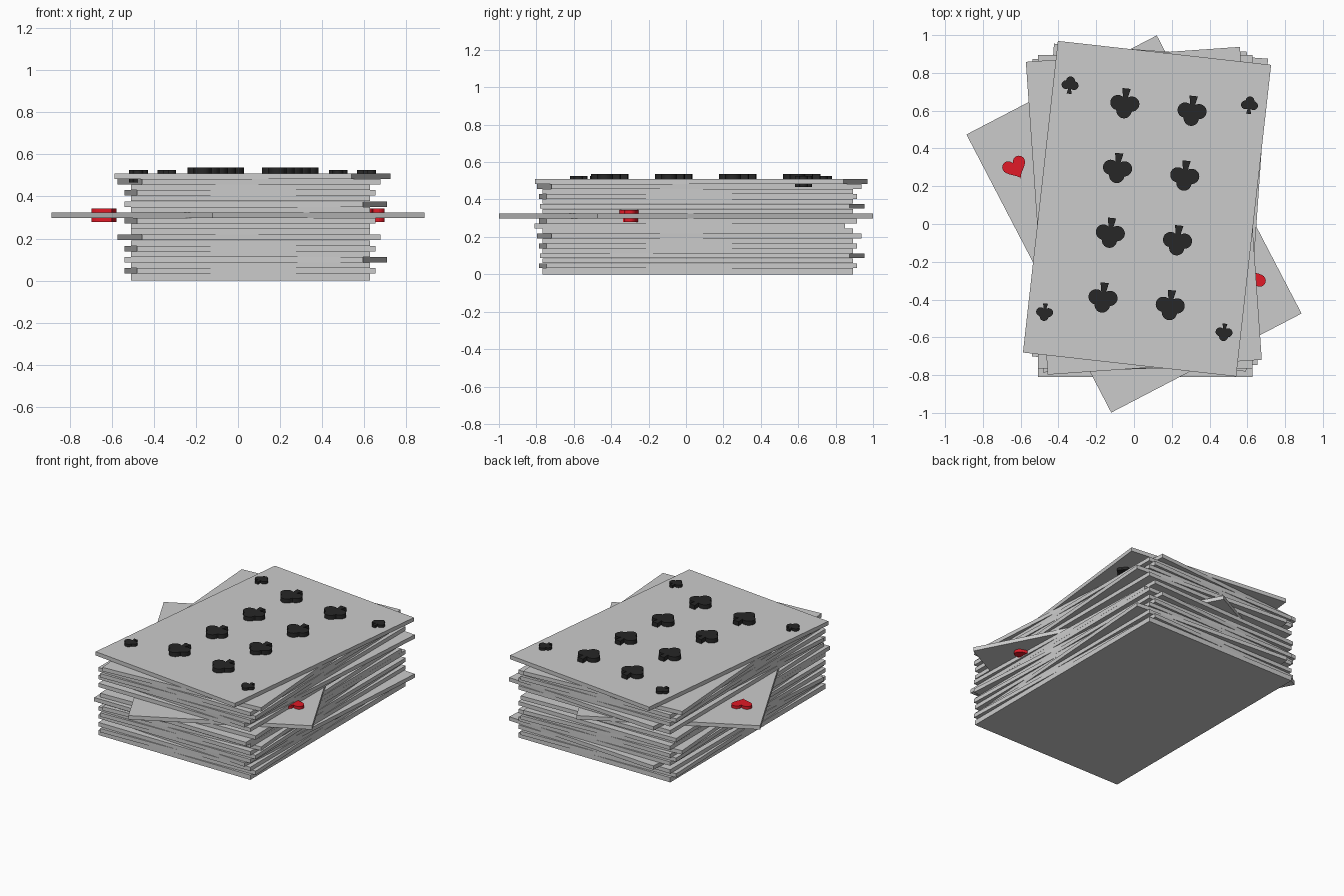
import bpy, bmesh
from math import sin, cos, pi, radians, sqrt
from mathutils import Matrix, Vector

if "Cube" in bpy.data.objects:
    bpy.data.objects.remove(bpy.data.objects["Cube"])

W, H, T = 1.136, 1.66, 0.026      # card width, height, thickness
PITCH, Z0 = 0.0265, 0.0195        # layer spacing, centre of first layer


def material(name, rgb):
    m = bpy.data.materials.new(name)
    m.diffuse_color = (*rgb, 1)
    m.use_nodes = True
    m.node_tree.nodes["Principled BSDF"].inputs["Base Color"].default_value = m.diffuse_color
    return m


BLACK = material("black_ink", (0.02, 0.02, 0.02))
RED = material("red_ink", (0.75, 0.01, 0.02))


def placement(x, y, z, angle):
    return Matrix.Translation((x, y, z)) @ Matrix.Rotation(radians(angle), 4, 'Z')


def prism(name, outline, z_low, z_high, matrix, mat=None):
    bm = bmesh.new()
    face = bm.faces.new([bm.verts.new((x, y, z_low)) for x, y in outline])
    ext = bmesh.ops.extrude_face_region(bm, geom=[face])
    verts = [g for g in ext["geom"] if isinstance(g, bmesh.types.BMVert)]
    bmesh.ops.translate(bm, verts=verts, vec=(0, 0, z_high - z_low))
    bmesh.ops.recalc_face_normals(bm, faces=bm.faces)
    me = bpy.data.meshes.new(name)
    bm.to_mesh(me)
    bm.free()
    ob = bpy.data.objects.new(name, me)
    ob.matrix_world = matrix
    bpy.context.collection.objects.link(ob)
    if mat:
        me.materials.append(mat)
    return ob


def club_outline(n=72):
    # Radial union of three lobes, plus a flared stem pointing down
    lobes, r = [(-0.037, -0.004), (0.037, -0.004), (0, 0.036)], 0.040
    pts = []
    for i in range(n):
        a = 2 * pi * i / n
        d = Vector((cos(a), sin(a)))
        dist = 0
        for c in map(Vector, lobes):
            b = d.dot(c)
            dist = max(dist, b + sqrt(max(0, b * b - c.dot(c) + r * r)))
        if abs(a - 1.5 * pi) < radians(16):
            dist = max(dist, 0.083 / -d.y)
        pts.append(d * dist)
    return pts


def heart_outline(n=40):
    pts = []
    for i in range(n):
        t = 2 * pi * i / n
        x = 16 * sin(t) ** 3
        y = 13 * cos(t) - 5 * cos(2 * t) - 2 * cos(3 * t) - cos(4 * t)
        pts.append((x / 210, (y + 2) / 210))
    return pts


def pip(name, outline, card, x, y, angle, scale, half, mat):
    pts = [(px * scale, py * scale) for px, py in outline]
    prism(name, pts, -half, half, card @ placement(x, y, 0, angle), mat)


CARD = [(-W / 2, -H / 2), (W / 2, -H / 2), (W / 2, H / 2), (-W / 2, H / 2)]

# Stack of cards: mostly square, with some twisted or slid out of line
BASE = (0.06, 0.064, 0)
A, B, C = (0.058, 0.064, 2), (0.085, 0.087, -4), (0.052, 0.070, 4)
odd = {1: A, 3: B, 5: A, 7: C, 9: (0.06, 0.019, 0), 10: A, 11: (0, 0, 27.5),
       13: B, 15: A, 17: C, 18: (0.069, 0.081, -6.4)}
names = {11: "heart_card", 18: "club_card"}
cards = []
for k in range(19):
    x, y, a = odd.get(k, BASE)
    z = Z0 + PITCH * k
    m = placement(x, y, z, a)
    cards.append(m)
    prism(names.get(k, f"card_{k + 1}"), CARD, -z if k == 0 else -T / 2, T / 2, m)

# Club pips on the top card: two columns of four, and one in each corner
club = club_outline()
for sx in (-1, 1):
    for row in (-1.5, -0.5, 0.5, 1.5):
        pip("club_pip", club, cards[18], sx * 0.179, row * 0.345 + 0.02, 180, 1, 0.041, BLACK)
    for sy in (-1, 1):
        pip("corner_club", club, cards[18], sx * 0.478, sy * 0.607,
            0 if sy > 0 else 180, 0.58, 0.030, BLACK)

# Heart pips on the card sticking out of the stack
heart = heart_outline()
for x, y in [(-0.18, 0.5), (0.18, 0.5), (0, 0), (-0.18, -0.5), (0.18, -0.5)]:
    pip("heart_pip", heart, cards[11], x, y, 0 if y >= 0 else 180, 1, 0.035, RED)
for sx in (-1, 1):
    for sy in (-1, 1):
        pip("corner_heart", heart, cards[11], sx * 0.42, sy * 0.55,
            0 if sy > 0 else 180, 0.84, 0.032, RED)
